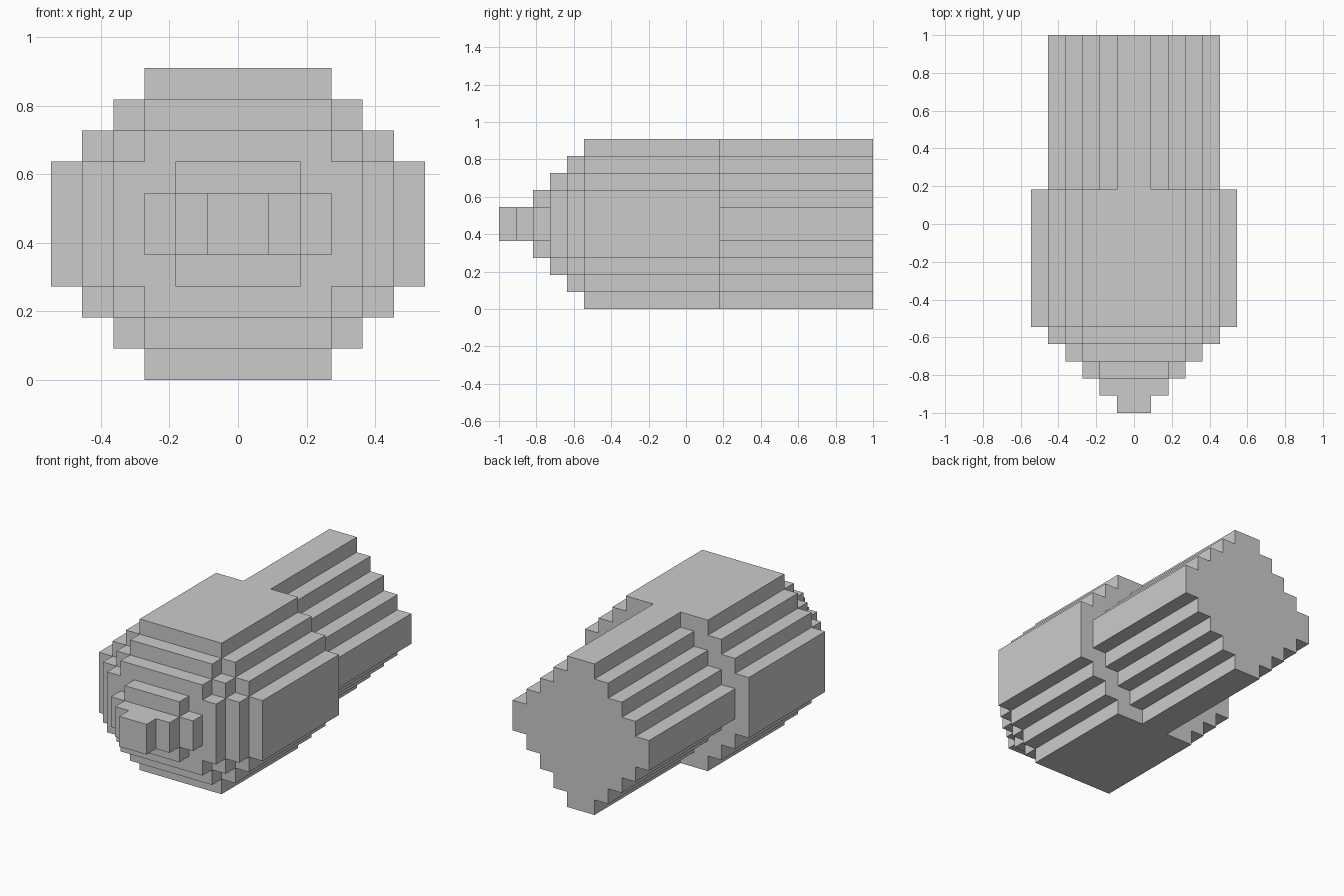
import bpy, bmesh

if "Cube" in bpy.data.objects:
    bpy.data.objects.remove(bpy.data.objects["Cube"])

U = 1 / 11          # size of one block step
MID = 5             # height of the long axis, in steps


def stepped_profile(half_w, half_h, limit):
    """Outline of a block-stepped octagon: |x| + |z| <= limit, clipped to a box."""
    w, z = min(half_w, limit - half_h), half_h
    quarter = [(w, z)]                       # top right quarter, going down
    while w < half_w:
        z = limit - w - 1
        quarter += [(w, z), (w + 1, z)]
        w += 1
    right = quarter + [(x, -z) for x, z in reversed(quarter)]
    return right + [(-x, z) for x, z in reversed(right)]


def prism(name, y0, y1, half_w, half_h, limit):
    """Extrude a stepped profile along y from y0 to y1 (all in steps)."""
    bm = bmesh.new()
    verts = [bm.verts.new((x * U, y0 * U, (z + MID) * U))
             for x, z in stepped_profile(half_w, half_h, limit)]
    face = bm.faces.new(verts)
    out = bmesh.ops.extrude_face_region(bm, geom=[face], use_keep_orig=True)
    moved = [g for g in out["geom"] if isinstance(g, bmesh.types.BMVert)]
    bmesh.ops.translate(bm, verts=moved, vec=(0, (y1 - y0) * U, 0))
    bmesh.ops.recalc_face_normals(bm, faces=bm.faces)
    mesh = bpy.data.meshes.new(name)
    bm.to_mesh(mesh)
    bm.free()
    obj = bpy.data.objects.new(name, mesh)
    bpy.context.collection.objects.link(obj)
    return obj


# Slimmer diamond-shaped rear shaft and wide main body
prism("rear_shaft", 2, 11, 5, 5, 6)
prism("main_body", -6, 2, 6, 5, 8)

# Nose rings shrinking towards the front
prism("nose_ring_large", -7, -6, 5, 4, 7)
prism("nose_ring_medium", -8, -7, 4, 3, 6)
prism("nose_ring_small", -9, -8, 3, 2, 4)

# Rectangular blocks at the tip
prism("tip_base", -10, -9, 2, 1, 3)
prism("tip_end", -11, -10, 1, 1, 2)
